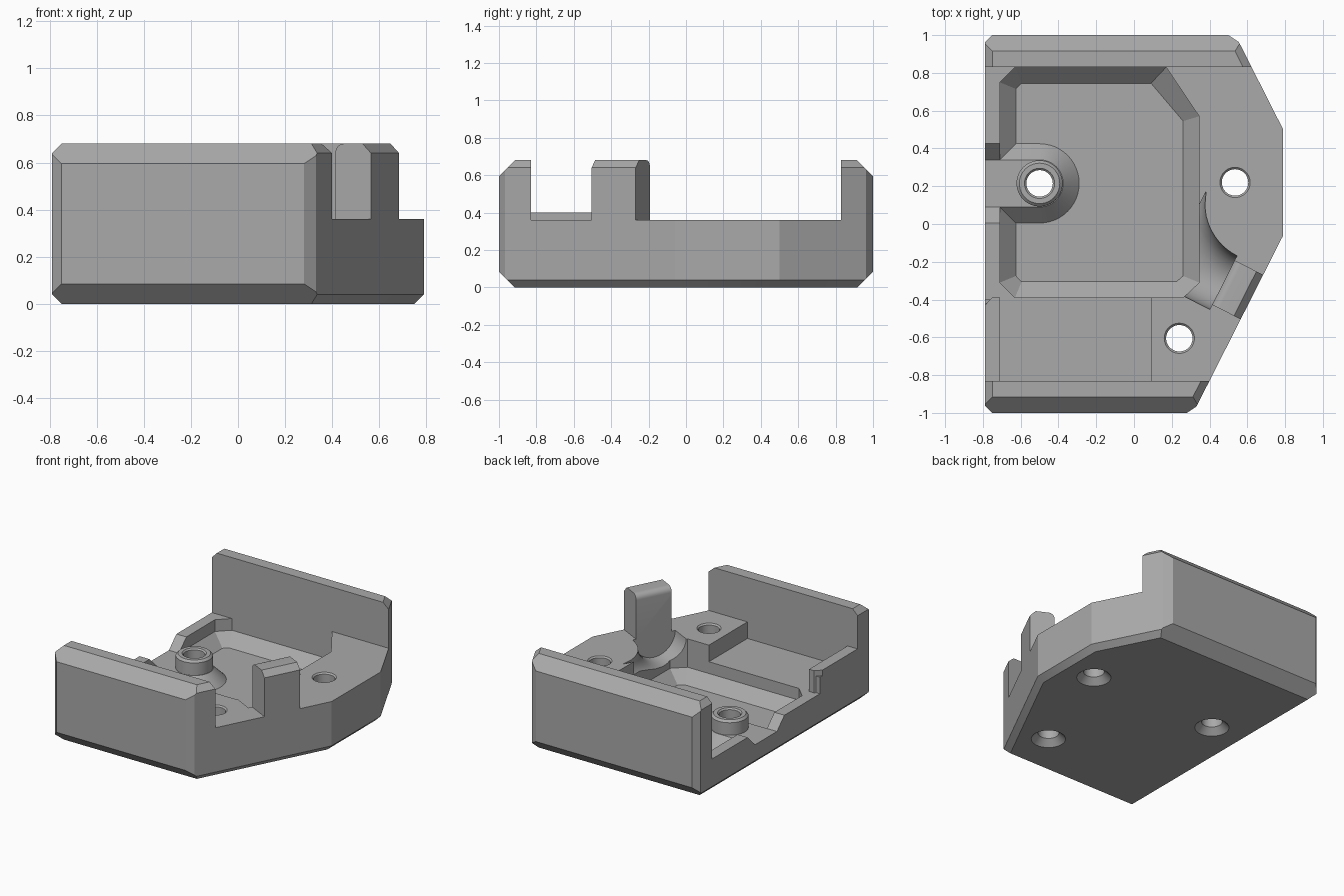
import bpy, bmesh, math
from mathutils import Vector

if "Cube" in bpy.data.objects:
    bpy.data.objects.remove(bpy.data.objects["Cube"])

grey = bpy.data.materials.new("plain_grey")
grey.use_nodes = True
grey.diffuse_color = (0.4, 0.4, 0.4, 1)
grey.node_tree.nodes["Principled BSDF"].inputs["Base Color"].default_value = (0.4, 0.4, 0.4, 1)


def finish(bm, name):
    bmesh.ops.recalc_face_normals(bm, faces=bm.faces)
    mesh = bpy.data.meshes.new(name)
    bm.to_mesh(mesh)
    bm.free()
    mesh.materials.append(grey)
    ob = bpy.data.objects.new(name, mesh)
    bpy.context.collection.objects.link(ob)
    return ob


def loft(name, rings):
    """Closed solid through matching rings of points."""
    bm = bmesh.new()
    rows = [[bm.verts.new(p) for p in ring] for ring in rings]
    for a, b in zip(rows, rows[1:]):
        for i in range(len(a)):
            j = (i + 1) % len(a)
            bm.faces.new((a[i], a[j], b[j], b[i]))
    bm.faces.new(rows[0])
    bm.faces.new(rows[-1])
    return finish(bm, name)


def prism(name, outline, z0, z1):
    return loft(name, [[(x, y, z) for x, y in outline] for z in (z0, z1)])


def box(name, x0, x1, y0, y1, z0, z1):
    return prism(name, [(x0, y0), (x1, y0), (x1, y1), (x0, y1)], z0, z1)


def turned(name, centre, profile, n=48):
    """Stack of circles given as (radius, z)."""
    return loft(name, [[(centre[0] + r * math.cos(math.tau * i / n),
                         centre[1] + r * math.sin(math.tau * i / n), z)
                        for i in range(n)] for r, z in profile])


def combine(target, tool, operation="DIFFERENCE"):
    mod = target.modifiers.new("join", "BOOLEAN")
    mod.operation, mod.object, mod.solver = operation, tool, "EXACT"
    bpy.context.view_layer.objects.active = target
    bpy.ops.object.modifier_apply(modifier=mod.name)
    bpy.data.objects.remove(tool)


# Chamfered outer block
W, H = 0.79, 0.68
N = Vector((0.892, -0.452, 0))
planes = [((W, 0, 0.04), (1, 0, -1)), ((-W, 0, 0.04), (-1, 0, -1)),
          ((-W, 0, 0.64), (-1, 0, 1)), ((0.28, -1, 0), (0.55, -0.83, 0)),
          ((0.5, 1, 0), (0.55, 0.83, 0))]
for s, y in ((-1, -0.06), (1, 0.5)):
    planes += [((0, s, 0.085), (0, s, -1)), ((0, s, H - 0.085), (0, s, 1)),
               ((-0.75, s, 0), (-1, s, 0))]
    for z, up in ((0, 0), (0.04, -1), (0.64, 1)):
        planes.append(((W, y, z), (N.x, s * abs(N.y), up)))
bm = bmesh.new()
bmesh.ops.create_cube(bm, size=2)
for v in bm.verts:
    v.co = (v.co.x * W, v.co.y, (v.co.z + 1) * H / 2)
for co, no in planes:
    bmesh.ops.bisect_plane(bm, geom=bm.verts[:] + bm.edges[:] + bm.faces[:], dist=1e-6,
                           plane_co=co, plane_no=Vector(no).normalized(), clear_outer=True)
    rim = [e for e in bm.edges if e.is_boundary]
    if rim:
        bmesh.ops.holes_fill(bm, edges=rim, sides=0)
body = finish(bm, "tray_body")

# Open space between the end walls, leaving the slanted tab
along = Vector((-N.y, N.x, 0))
outer = Vector((0.625, -0.387, 0))
inner = outer - N * 0.17
profile = [(0.1, 0), (0.1, H + 0.05), (-0.13, H + 0.05), (-0.13, H)]
profile += [(-0.13 - 0.04 * math.sin(a), H - 0.04 + 0.04 * math.cos(a))
            for a in (math.pi * k / 12 for k in range(1, 7))] + [(-0.17, 0)]
tab = loft("tab", [[outer + along * s + N * d + Vector((0, 0, z)) for d, z in profile]
                   for s in (-0.132, 0.132)])
space = box("space", -1, 1, -0.83, 0.83, 0.36, 0.9)
combine(space, tab)
combine(body, space)

# Lowered left rim and front shelf, with a raised strip at the front left
LOW = 0.24
combine(body, box("left_rim", -1, -0.6, -0.4, 0.83, LOW, 0.5))
combine(body, box("shelf", -0.71, 0.09, -0.83, -0.35, LOW, 0.5))
strip = [(-W, -0.85), (-0.71, -0.85), (-0.71, -0.39), (-0.75, -0.39), (-W, -0.43)]
combine(body, prism("strip", strip, 0.2, 0.40), "UNION")

# Pocket with a sloped foot
rim = [(-0.71, -0.31), (-0.63, -0.39), (0.26, -0.39), (0.345, -0.31),
       (0.345, 0.57), (0.17, 0.83), (-0.63, 0.83), (-0.71, 0.75)]
foot = [(-0.625, -0.275), (-0.595, -0.305), (0.225, -0.305), (0.26, -0.275),
        (0.26, 0.545), (0.09, 0.745), (-0.595, 0.745), (-0.625, 0.715)]
FLOOR, STEP = 0.07, 0.155
combine(body, loft("pocket", [[(x, y, z) for x, y in ring] for ring, z in
                              ((foot, FLOOR), (rim, STEP), (rim, 0.5))]))

# Rounded channel that flares from the tab into the pocket
rings = []
for k in range(11):
    t = 0.03 * k
    wide = 0.16 + 0.31 - math.sqrt(0.31 ** 2 - t * t)
    ring = []
    for i in range(17):
        a = math.pi * i / 16
        c = math.cos(a)
        off = c * (wide if c > 0 else 0.16)
        ring.append(inner - N * t + along * off + Vector((0, 0, 0.37 - 0.17 * math.sin(a))))
    ring += [inner - N * t - along * 0.16 + Vector((0, 0, 0.6)),
             inner - N * t + along * wide + Vector((0, 0, 0.6))]
    rings.append(ring)
combine(body, loft("channel", rings))

# Notch through the left rim
BX, BY = -0.5, 0.215
notch = [(0.125, STEP), (0.26, STEP + 0.135), (-0.26, STEP + 0.135), (-0.125, STEP)]
combine(body, loft("notch", [[(x, BY + y, z) for y, z in notch] for x in (-1, -0.65)]))


# Sloped mount running to the left rim, with a round boss
def stadium(r, z):
    arc = [math.pi * (i / 24 - 0.5) for i in range(25)]
    return ([(BX + r * math.cos(a), BY + r * math.sin(a), z) for a in arc]
            + [(-0.74, BY + r, z), (-0.74, BY - r, z)])


combine(body, loft("mount", [stadium(0.225, FLOOR - 0.015), stadium(0.125, STEP)]), "UNION")
combine(body, turned("boss", (BX, BY), [(0.122, 0.1), (0.122, 0.245), (0.107, 0.26)]), "UNION")

# Countersunk screw holes
for x, y, top in ((BX, BY, 0.26), (0.535, 0.22, 0.36), (0.24, -0.605, 0.36)):
    combine(body, turned("hole", (x, y), [(0.125, -0.01), (0.07, 0.045), (0.07, top - 0.01),
                                          (0.09, top + 0.01), (0.09, top + 0.05)]))

bpy.ops.object.select_all(action="DESELECT")
body.select_set(True)
bpy.context.view_layer.objects.active = body
bpy.ops.object.shade_smooth_by_angle(angle=math.radians(25))
